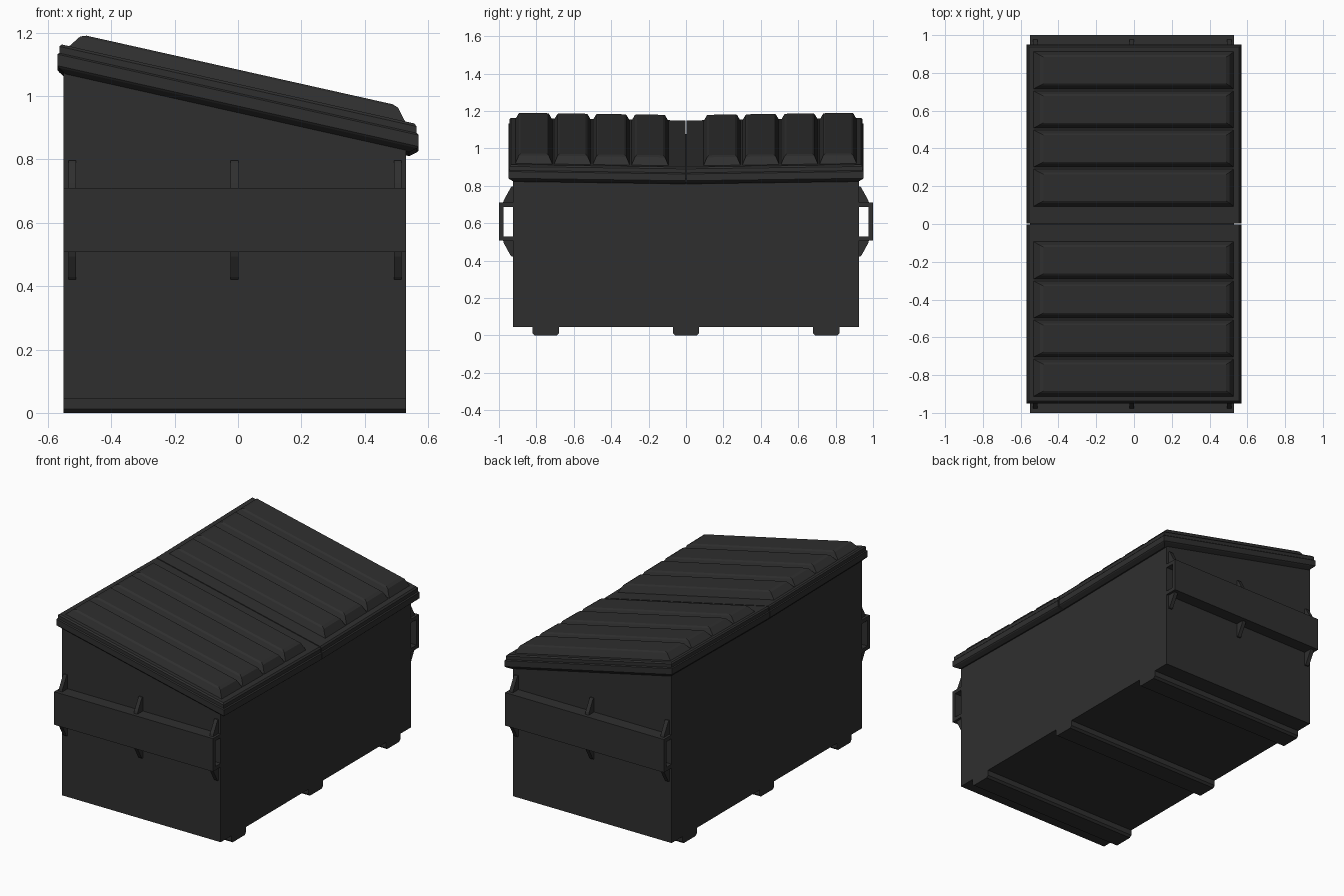
import bpy
import bmesh

cube = bpy.data.objects.get("Cube")
if cube:
    bpy.data.objects.remove(cube, do_unlink=True)

paint = bpy.data.materials.new("charcoal")
paint.use_nodes = True
COLOUR = (0.028, 0.028, 0.028, 1)
paint.diffuse_color = COLOUR
bsdf = paint.node_tree.nodes["Principled BSDF"]
bsdf.inputs["Base Color"].default_value = COLOUR
bsdf.inputs["Roughness"].default_value = 0.7

SLOPE = -0.224
BACK, FRONT, SIDE = -0.55, 0.53, 0.925     # body extents


def finish(name, bm):
    bmesh.ops.recalc_face_normals(bm, faces=bm.faces)
    mesh = bpy.data.meshes.new(name)
    bm.to_mesh(mesh)
    bm.free()
    mesh.materials.append(paint)
    obj = bpy.data.objects.new(name, mesh)
    bpy.context.collection.objects.link(obj)
    return obj


def loft(name, rings, sag=0.0):
    """Stack rectangles (x0, x1, y0, y1, z, slope) into a closed solid."""
    bm = bmesh.new()
    loops = []
    for x0, x1, y0, y1, z, slope in rings:
        corners = ((x0, y0), (x1, y0), (x1, y1), (x0, y1))
        loops.append([bm.verts.new((x, y, z + slope * x - sag * (1 - abs(y) / 0.95)))
                      for x, y in corners])
    for low, high in zip(loops, loops[1:]):
        for i in range(4):
            j = (i + 1) % 4
            bm.faces.new((low[i], low[j], high[j], high[i]))
    bm.faces.new(loops[0][::-1])
    bm.faces.new(loops[-1])
    return finish(name, bm)


def prism(name, profile, x0, x1):
    """Extrude a (y, z) outline along x."""
    bm = bmesh.new()
    face = bm.faces.new([bm.verts.new((x0, y, z)) for y, z in profile])
    ext = bmesh.ops.extrude_face_region(bm, geom=[face])
    moved = [v for v in ext["geom"] if isinstance(v, bmesh.types.BMVert)]
    bmesh.ops.translate(bm, verts=moved, vec=(x1 - x0, 0, 0))
    return finish(name, bm)


# Bin body with a sloping top
loft("body", [(BACK, FRONT, -SIDE, SIDE, 0.045, 0),
              (BACK, FRONT, -SIDE, SIDE, 0.955, SLOPE)])

# Skids under the floor
for label, y in (("front", -0.75), ("middle", 0), ("back", 0.75)):
    outline = [(y - 0.07, 0.05), (y - 0.07, 0.012), (y - 0.058, 0),
               (y + 0.058, 0), (y + 0.07, 0.012), (y + 0.07, 0.05)]
    prism(label + "_skid", outline, BACK, FRONT)

# Lid skirt and deck: (inset, height)
LID_STEPS = [(0.03, 0.944), (0.005, 0.962), (0, 0.968), (0, 1.004),
             (0.006, 1.009), (0.006, 1.03), (0.014, 1.038)]
# Ribs: (back x, front x, side inset, height)
RIB_STEPS = [(-0.54, 0.532, 0, 1.03), (-0.498, 0.505, 0.022, 1.077),
             (-0.478, 0.488, 0.032, 1.084)]

for label, s in (("front", -1), ("back", 1)):
    # Hinged lid
    loft(label + "_lid",
         [(-0.57 + i, 0.57 - i, s * 0.003, s * (0.95 - i), z, SLOPE)
          for i, z in LID_STEPS], sag=0.013)

    # Raised ribs across the lid
    for n in range(4):
        a = 0.09 + 0.207 * n
        b = a + 0.205
        loft(f"{label}_lid_rib_{n + 1}",
             [(x0, x1, s * (a + i), s * (b - i), z, SLOPE)
              for x0, x1, i, z in RIB_STEPS], sag=0.013)

    # Open-ended fork pocket
    channel = [(0.92, 0.71), (1.0, 0.71), (1.0, 0.507), (0.92, 0.507),
               (0.92, 0.53), (0.976, 0.53), (0.976, 0.687), (0.92, 0.687)]
    prism(label + "_fork_pocket", [(s * y, z) for y, z in channel], BACK, FRONT)

    # Gussets above and below the pocket
    for n, x in enumerate((-0.523, -0.011, 0.504)):
        for part, base, d in (("upper", 0.709, 1), ("lower", 0.508, -1)):
            outline = [(0.92, 0), (0.978, 0), (0.974, 0.015),
                       (0.938, 0.08), (0.932, 0.087), (0.92, 0.087)]
            prism(f"{label}_{part}_gusset_{n + 1}",
                  [(s * y, base + d * z) for y, z in outline], x - 0.012, x + 0.012)
